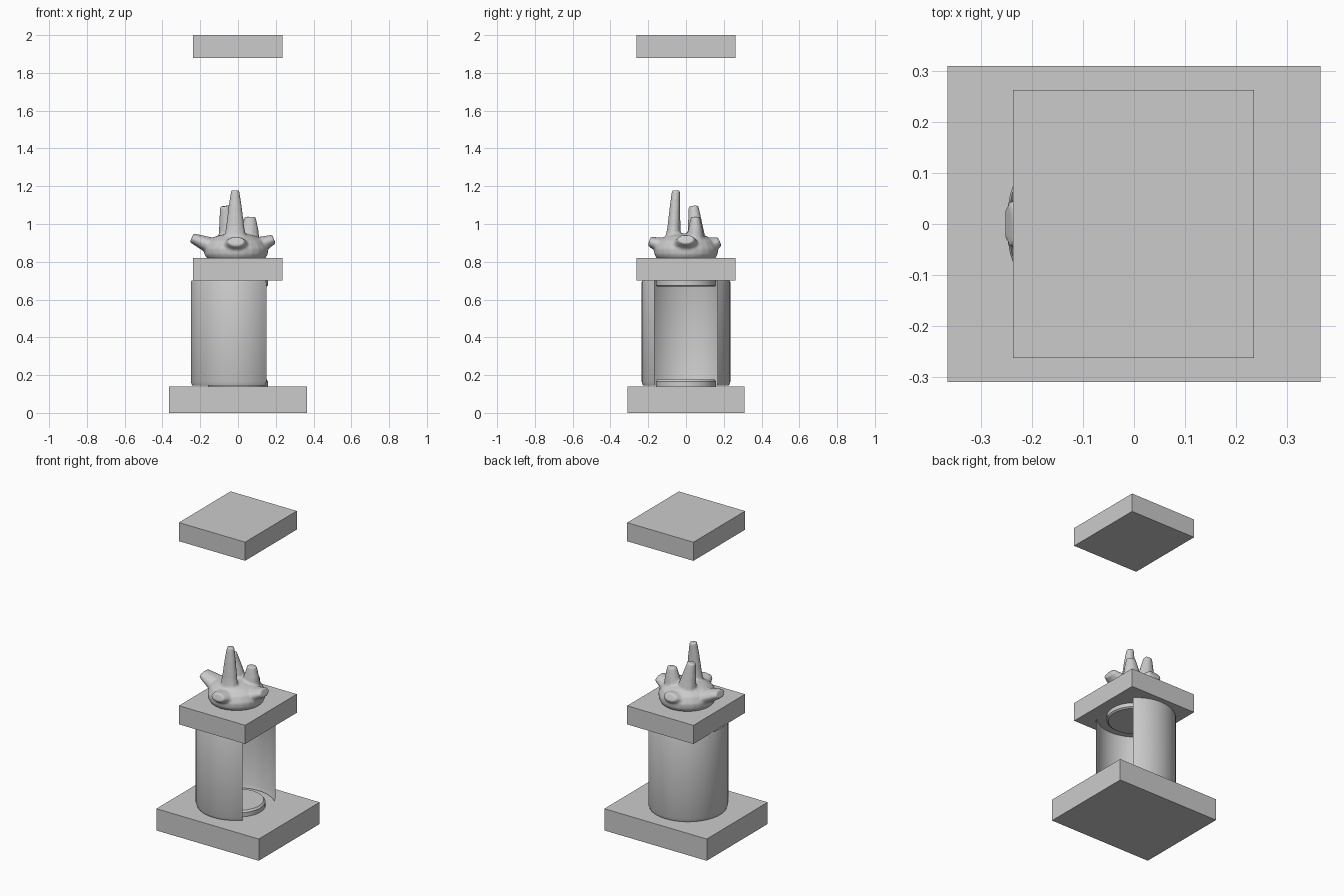
import bpy, bmesh, math
from mathutils import Vector

if "Cube" in bpy.data.objects:
    bpy.data.objects.remove(bpy.data.objects["Cube"])


def make_object(name, bm, smooth=None):
    mesh = bpy.data.meshes.new(name)
    bm.to_mesh(mesh)
    bm.free()
    ob = bpy.data.objects.new(name, mesh)
    bpy.context.collection.objects.link(ob)
    if smooth:
        bpy.ops.object.select_all(action='DESELECT')
        bpy.context.view_layer.objects.active = ob
        ob.select_set(True)
        bpy.ops.object.shade_smooth_by_angle(angle=math.radians(smooth))
    return ob


def slab(name, sx, sy, z0, z1, cx=0):
    bm = bmesh.new()
    bmesh.ops.create_cube(bm, size=1)
    for v in bm.verts:
        v.co = Vector((v.co.x * sx + cx, v.co.y * sy, z0 + (v.co.z + 0.5) * (z1 - z0)))
    make_object(name, bm)


def loft(bm, rings):
    # closed, capped skin through equal-sized rings, listed along the axis
    vs = [[bm.verts.new(p) for p in r] for r in rings]
    n = len(vs[0])
    for a, b in zip(vs, vs[1:]):
        for i in range(n):
            j = (i + 1) % n
            bm.faces.new((a[i], a[j], b[j], b[i]))
    bm.faces.new(vs[0][::-1])
    bm.faces.new(vs[-1])


def lathe(bm, profile, cx, sides=48):
    loft(bm, [[(cx + r * math.cos(math.tau * i / sides), r * math.sin(math.tau * i / sides), z)
               for i in range(sides)] for r, z in profile])


def spike(bm, path, widths, side):
    # tapered oval tongue along a path; widths = (half width along side, half depth)
    rings = []
    for k, p in enumerate(path):
        p = Vector(p)
        axis = (Vector(path[min(k + 1, len(path) - 1)]) - Vector(path[max(k - 1, 0)])).normalized()
        u = Vector(side)
        u = (u - axis * u.dot(axis)).normalized()
        w = axis.cross(u)
        a, b = widths[k]
        rings.append([p + u * a * math.cos(math.tau * i / 10) + w * b * math.sin(math.tau * i / 10)
                      for i in range(10)])
    loft(bm, rings)


# slabs
slab("base_slab", 0.73, 0.62, 0, 0.14)
slab("middle_slab", 0.472, 0.526, 0.70, 0.82, -0.001)
slab("floating_roof_slab", 0.472, 0.526, 1.88, 2.0, -0.001)

# single-skin curved wall, open towards +x
bm = bmesh.new()
steps = 36
wall = [(0.228, 0.145), (0.235, 0.165), (0.235, 0.69), (0.231, 0.70)]
cols = []
for i in range(steps + 1):
    a = math.radians(45.5 + 269 * i / steps)
    cols.append([bm.verts.new((-0.015 + r * math.cos(a), r * math.sin(a), z)) for r, z in wall])
for a, b in zip(cols, cols[1:]):
    for k in range(len(wall) - 1):
        bm.faces.new((a[k], b[k], b[k + 1], a[k + 1]))
make_object("curved_wall", bm, 30)

# discs inside the wall, floor and ceiling
for name, prof in (("floor_disc", [(0.16, 0.14), (0.16, 0.167), (0.15, 0.178)]),
                   ("ceiling_disc", [(0.15, 0.668), (0.16, 0.675), (0.16, 0.70)])):
    bm = bmesh.new()
    lathe(bm, prof, 0.0)
    make_object(name, bm, 30)

# flame: rounded body with tongues, fused into one skin
bm = bmesh.new()
lathe(bm, [(0.155, 0.818), (0.168, 0.84), (0.17, 0.87), (0.15, 0.91),
           (0.11, 0.935), (0.05, 0.95)], -0.01, 24)
outer = ((0.085, 0.05), (0.068, 0.042), (0.045, 0.026))
spike(bm, [(-0.09, 0, 0.87), (-0.17, 0, 0.895), (-0.245, 0, 0.927)], outer, (0, 1, 0))
spike(bm, [(0.07, 0, 0.87), (0.13, 0, 0.895), (0.19, 0, 0.92)], outer, (0, 1, 0))
for s, end in ((-1, 0.195), (1, 0.178)):
    spike(bm, [(-0.01, s * 0.08, 0.87), (-0.01, s * 0.14, 0.89), (-0.01, s * end, 0.908)],
          outer, (1, 0, 0))
spike(bm, [(-0.015, -0.07, 0.88), (-0.015, -0.064, 0.98), (-0.015, -0.058, 1.1), (-0.015, -0.053, 1.178)],
      [(0.07, 0.05), (0.05, 0.036), (0.035, 0.028), (0.022, 0.022)], (1, 0, 0))
spike(bm, [(-0.04, 0.06, 0.88), (-0.052, 0.05, 0.98), (-0.07, 0.04, 1.095)],
      [(0.07, 0.055), (0.05, 0.042), (0.027, 0.027)], (1, 0, 0))
spike(bm, [(0.05, 0.05, 0.88), (0.062, 0.05, 0.97), (0.065, 0.05, 1.038)],
      [(0.07, 0.055), (0.048, 0.04), (0.03, 0.025)], (1, 0, 0))
flame = make_object("flame", bm, 60)
rm = flame.modifiers.new("fuse", 'REMESH')
rm.mode = 'VOXEL'
rm.voxel_size = 0.007
rm.use_smooth_shade = True
sm = flame.modifiers.new("soften", 'SMOOTH')
sm.factor = 0.5
sm.iterations = 5
